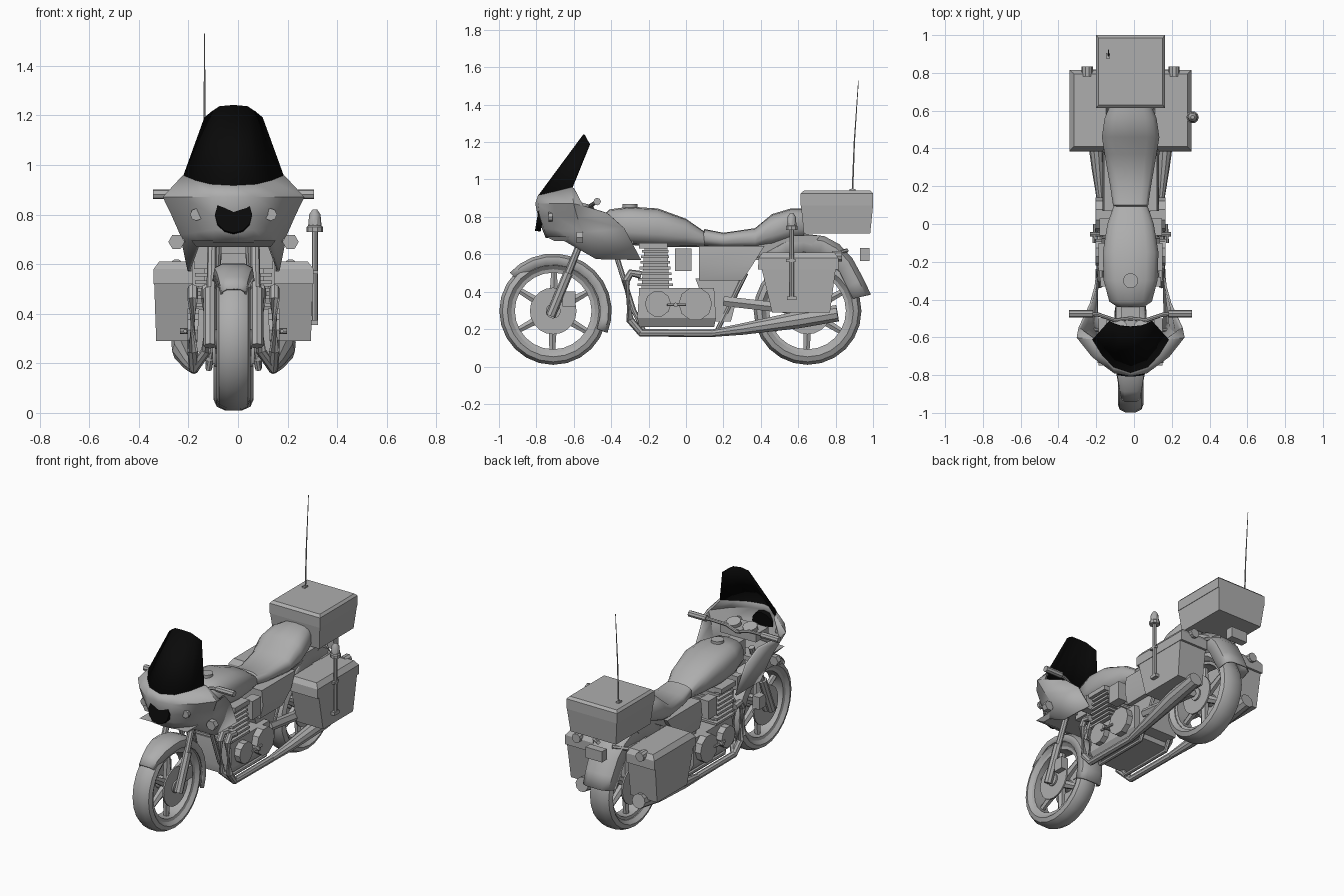
import bpy, bmesh, math
from mathutils import Vector

cube = bpy.data.objects.get("Cube")
if cube:
    bpy.data.objects.remove(cube, do_unlink=True)

CX = -0.018  # the bike's centre line


def material(name, value):
    m = bpy.data.materials.new(name)
    m.use_nodes = True
    colour = (value, value, value, 1)
    m.diffuse_color = colour
    m.node_tree.nodes["Principled BSDF"].inputs["Base Color"].default_value = colour
    return m


GREY = material("grey", 0.42)
BLACK = material("black", 0.003)


def loft(name, rings, closed=True, loop=False, caps=True, mirror=False, mat=GREY, shell=0, angle=35):
    """Skin a list of equal rings; optionally mirrored across the centre line."""
    bm = bmesh.new()
    grid = [[bm.verts.new(p) for p in ring] for ring in rings]
    n, m = len(grid), len(grid[0])
    for i in range(n if loop else n - 1):
        a, b = grid[i], grid[(i + 1) % n]
        for j in range(m if closed else m - 1):
            k = (j + 1) % m
            bm.faces.new((a[j], a[k], b[k], b[j]))
    if closed and caps and not loop:
        bm.faces.new(grid[0])
        bm.faces.new(grid[-1])
    bmesh.ops.recalc_face_normals(bm, faces=bm.faces)
    mesh = bpy.data.meshes.new(name)
    bm.to_mesh(mesh)
    bm.free()
    for p in mesh.polygons:
        p.use_smooth = True
    mesh.set_sharp_from_angle(angle=math.radians(angle))
    mesh.materials.append(mat)
    ob = bpy.data.objects.new(name, mesh)
    ob.location.x = CX
    bpy.context.collection.objects.link(ob)
    if shell:
        mod = ob.modifiers.new("thickness", "SOLIDIFY")
        mod.thickness, mod.offset = shell, 0
    if mirror:
        ob.modifiers.new("mirror", "MIRROR")
    return ob


def block(name, *layers, **kw):
    """Stack of rectangles: (z, x0, x1, y0, y1)."""
    rings = [[(a, c, z), (b, c, z), (b, d, z), (a, d, z)] for z, a, b, c, d in layers]
    return loft(name, rings, angle=20, **kw)


def box(name, x, y, z, **kw):
    return block(name, (z[0], *x, *y), (z[1], *x, *y), **kw)


def tube(name, path, radius, sides=8, **kw):
    """Round tube along a path; radius is a number or one value per point."""
    pts = [Vector(p) for p in path]
    rad = radius if isinstance(radius, (list, tuple)) else [radius] * len(pts)
    rings = []
    for i, p in enumerate(pts):
        t = Vector()
        if i:
            t += (p - pts[i - 1]).normalized()
        if i < len(pts) - 1:
            t += (pts[i + 1] - p).normalized()
        q = t.to_track_quat("Z", "Y")
        rings.append([p + q @ Vector((rad[i] * math.cos(a), rad[i] * math.sin(a), 0))
                      for a in (math.tau * k / sides for k in range(sides))])
    return loft(name, rings, **kw)


def disc(name, x0, x1, y, z, r, sides=16, **kw):
    return tube(name, [(x0, y, z), (x1, y, z)], r, sides, **kw)


def spin(name, y, z, profile, steps=24):
    """Revolve an (x, radius) outline about a wheel axle."""
    rings = []
    for k in range(steps):
        a = math.tau * k / steps
        rings.append([(x, y + r * math.cos(a), z + r * math.sin(a)) for x, r in profile])
    return loft(name, rings, loop=True)


def fender(name, path, centre, depth):
    """Curved mudguard: path points are (y, z, half width)."""
    rings = []
    for y, z, w in path:
        p = Vector((0, y, z))
        inward = (Vector((0, *centre)) - p).normalized()
        rings.append([p + Vector((w * f, 0, 0)) + inward * depth * d for f, d in
                      ((-1, 1), (-0.92, 0.3), (-0.55, 0.05), (0.55, 0.05), (0.92, 0.3), (1, 1))])
    return loft(name, rings, closed=False, shell=0.008)


def body(name, stations, sides=14):
    """Rounded solid along y: stations are (y, half width, bottom, top)."""
    rings = []
    for y, w, lo, hi in stations:
        ring = []
        for k in range(sides):
            a = math.tau * (k + 0.5) / sides
            c, s = math.cos(a), math.sin(a)
            ring.append((w * math.copysign(abs(c) ** 0.7, c), y,
                         (lo + hi) / 2 + (hi - lo) / 2 * math.copysign(abs(s) ** 0.7, s)))
        rings.append(ring)
    return loft(name, rings, angle=50)


def panel(name, rows, **kw):
    """Open shell from half rows, reflected about the centre line."""
    full = [[(-x, y, z) for x, y, z in reversed(row[1:])] + row for row in rows]
    return loft(name, full, closed=False, **kw)


# Wheels: tyre, rim, spokes, hub and brake discs
for end, y, half in (("front", -0.71, 0.068), ("rear", 0.65, 0.08)):
    z = 0.297
    side = [(half * 0.7, 0.222), (half, 0.245), (half * 0.85, 0.272), (half * 0.4, 0.288)]
    spin(end + "_tyre", y, z, side + [(-x, r) for x, r in reversed(side)])
    spin(end + "_rim", y, z, [(0.045, 0.205), (0.05, 0.228), (-0.05, 0.228), (-0.045, 0.205)])
    for k in range(6):
        a = math.tau * k / 6 + 0.5
        c, s = math.cos(a), math.sin(a)
        tube(end + "_spoke", [(0, y + r * c, z + r * s) for r in (0.03, 0.212)], (0.028, 0.018), 6)
    disc(end + "_hub", -0.075, 0.075, y, z, 0.04)
    disc(end + "_brake_disc", 0.055, 0.065, y, z, 0.125, 20, mirror=True)

# Front fork, calipers and mudguard
tube("fork_lower", [(0.095, -0.725, 0.27), (0.095, -0.63, 0.5)], 0.026, mirror=True)
tube("fork_upper", [(0.09, -0.63, 0.5), (0.085, -0.53, 0.75)], 0.019, mirror=True)
box("brake_caliper", (0.05, 0.1), (-0.66, -0.59), (0.32, 0.4), mirror=True)
box("fork_clamp", (-0.12, 0.12), (-0.6, -0.5), (0.67, 0.7))
box("steering_head", (-0.05, 0.05), (-0.52, -0.36), (0.64, 0.8))
arc = []
for k in range(13):
    a = math.radians(138 - 160 * k / 12)
    arc.append((-0.71 + 0.312 * math.cos(a), 0.295 + 0.308 * math.sin(a), 0.05 + 0.03 * min(1, k / 3)))
fender("front_fender", arc, (-0.71, 0.295), 0.06)

# Fairing, windscreen and headlight
panel("fairing", [
    [(0, -.785, .915), (.09, -.755, .92), (.15, -.69, .935), (.2, -.61, .955), (.2, -.6, .95)],
    [(0, -.8, .87), (.085, -.785, .87), (.2, -.7, .87), (.28, -.6, .87), (.27, -.55, .86)],
    [(0, -.785, .8), (.085, -.775, .8), (.18, -.69, .8), (.245, -.58, .8), (.21, -.42, .82)],
    [(0, -.765, .74), (.08, -.755, .74), (.15, -.68, .73), (.21, -.55, .72), (.185, -.33, .74)],
    [(0, -.745, .69), (.08, -.735, .69), (.14, -.66, .68), (.18, -.48, .575), (.175, -.24, .57)],
], shell=0.012)
base = [(0, -.785, .915), (.09, -.755, .92), (.15, -.69, .935), (.2, -.61, .955)]
tip = [(0, -.545, 1.24), (.055, -.54, 1.235), (.085, -.53, 1.215), (.115, -.515, 1.19)]
panel("windscreen", [base, tip], mat=BLACK, shell=0.008)
tube("headlight", [(0, -.765, .795), (0, -.795, .8)], 0.075, 12, mat=BLACK)
block("fairing_lip", (.67, -.15, .15, -.7, -.55), (.695, -.17, .17, -.75, -.5))
tube("front_indicator", [(.17, -.56, .7), (.23, -.56, .69)], 0.01, 6, mirror=True)
tube("front_indicator_lamp", [(.23, -.585, .69), (.23, -.55, .69)], 0.033, 6, mirror=True)
tube("side_lamp", [(.15, -.735, .8), (.15, -.715, .8)], 0.025, 8, mirror=True)

# Handlebars and instruments
tube("handlebar", [(0, -.5, .84), (.08, -.51, .86), (.17, -.48, .88), (.22, -.475, .88)], 0.011, mirror=True)
tube("grip", [(.2, -.475, .882), (.325, -.475, .882)], 0.02, mirror=True)
box("instrument_panel", (-.13, .13), (-.64, -.51), (.8, .85))
tube("gauge", [(.06, -.56, .84), (.06, -.55, .875)], 0.045, 12, mirror=True)

# Tank, seat and bodywork
body("fuel_tank", [(-.44, .07, .7, .81), (-.41, .115, .67, .84), (-.3, .145, .65, .855),
                   (-.15, .15, .64, .845), (0, .125, .64, .79), (.1, .09, .64, .72)])
tube("fuel_cap", [(0, -.3, .84), (0, -.3, .868)], 0.04, 12)
body("seat", [(.075, .07, .66, .7), (.1, .095, .645, .735), (.2, .11, .635, .715), (.37, .14, .63, .74),
              (.46, .155, .64, .815), (.56, .14, .67, .845), (.63, .11, .68, .845)])
block("side_cover", (.46, -.13, .13, .07, .3), (.55, -.15, .15, .07, .36), (.645, -.14, .14, .07, .42))
block("tail_frame", (.57, -.11, .11, .36, .6), (.7, -.12, .12, .4, .72))
fender("rear_fender", [(.42, .63, .13), (.52, .69, .125), (.63, .712, .12), (.74, .698, .115), (.82, .655, .11),
                       (.89, .58, .105), (.95, .47, .1), (.99, .385, .095)], (.62, .3), 0.1)
box("tail_light", (-.06, .06), (.93, .98), (.565, .635))

# Top box, lid and aerial
block("top_box", (.712, -.165, .165, .63, .985), (.86, -.18, .18, .615, 1))
block("top_box_lid", (.86, -.183, .183, .613, 1), (.925, -.183, .183, .613, 1), (.94, -.17, .17, .63, .985))
box("box_latch", (-.03, .03), (.98, 1), (.86, .9))
box("aerial_foot", (-.13, -.11), (.875, .905), (.935, .95))
tube("aerial", [(-.117, .89, .94), (-.117, .9, 1.2), (-.117, .922, 1.53)], (.005, .004, .002), 6)

# Panniers with lids, rear lamps and rack
block("pannier", (.29, .12, .312, .46, .77), (.52, .12, .32, .405, .8), mirror=True)
block("pannier_lid", (.52, .12, .323, .385, .815), (.58, .12, .323, .388, .815),
      (.61, .13, .3, .41, .795), mirror=True)
tube("rear_indicator", [(.23, .78, .59), (.23, .835, .59)], 0.03, 10, mirror=True)
tube("rack", [(.12, .38, .59), (.12, .8, .6), (.05, .86, .62)], 0.012, 6, mirror=True)

# Beacon on its pole
px, py = 0.328, 0.565
tube("beacon_pole", [(px, py, .36), (px, py, .74)], 0.012)
tube("beacon", [(px, py, z) for z in (.73, .75, .755, .8, .82)], (.033, .033, .027, .023, .01), 10)
box("beacon_foot", (px - .02, px + .012), (py - .025, py + .025), (.355, .375))
box("beacon_bracket", (px - .02, px + .012), (py - .03, py + .02), (.56, .575))

# Engine: crankcase, round covers, finned cylinders, carburettors
block("crankcase", (.21, -.12, .12, -.25, .15), (.26, -.15, .15, -.26, .16), (.42, -.14, .14, -.25, .15))
for y, r in ((-.15, .07), (.05, .09)):
    disc("engine_cover", .14, .185, y, .335, r, 10, mirror=True)
block("cylinder_core", (.4, -.12, .12, -.24, -.09), (.66, -.12, .12, -.22, -.1))
for k in range(7):
    z = 0.43 + 0.03 * k
    box("cylinder_fin", (-.155, .155), (-.26 + .004 * k, -.07 - .004 * k), (z, z + 0.014))
box("cylinder_head", (-.17, .17), (-.25, -.1), (.63, .66))
box("carburettor", (.1, .165), (-.06, .03), (.51, .63), mirror=True)
block("gearbox", (.24, -.11, .11, .14, .24), (.47, -.1, .1, .05, .3))
tube("footpeg", [(.14, -.055, .33), (.215, -.055, .33)], 0.012, mirror=True)
tube("gear_lever", [(.19, .0, .33), (.195, -.1, .33)], 0.008, 6, mirror=True)
box("radiator", (-.16, .16), (-.33, -.28), (.58, .67))

# Exhaust headers, silencers, swing arm and frame tubes
for x in (.11, .165):
    tube("exhaust_header", [(x, -.24, .49), (x, -.295, .5), (x, -.32, .46), (x, -.3, .25),
                            (.16, -.24, .18), (.16, .15, .178)], 0.021, mirror=True)
tube("silencer", [(.16, .14, .178), (.175, .3, .2), (.2, .6, .25), (.205, .81, .285)],
     (.021, .032, .048, .046), 10, mirror=True)
tube("swing_arm", [(.1, .2, .35), (.105, .66, .297)], 0.03, 6, mirror=True)
tube("shock", [(.11, .6, .32), (.11, .46, .6)], 0.025, mirror=True)
tube("frame_tube", [(.06, -.4, .68), (.08, -.28, .3), (.1, -.22, .18), (.1, .16, .18), (.1, .32, .5)], 0.014, mirror=True)
